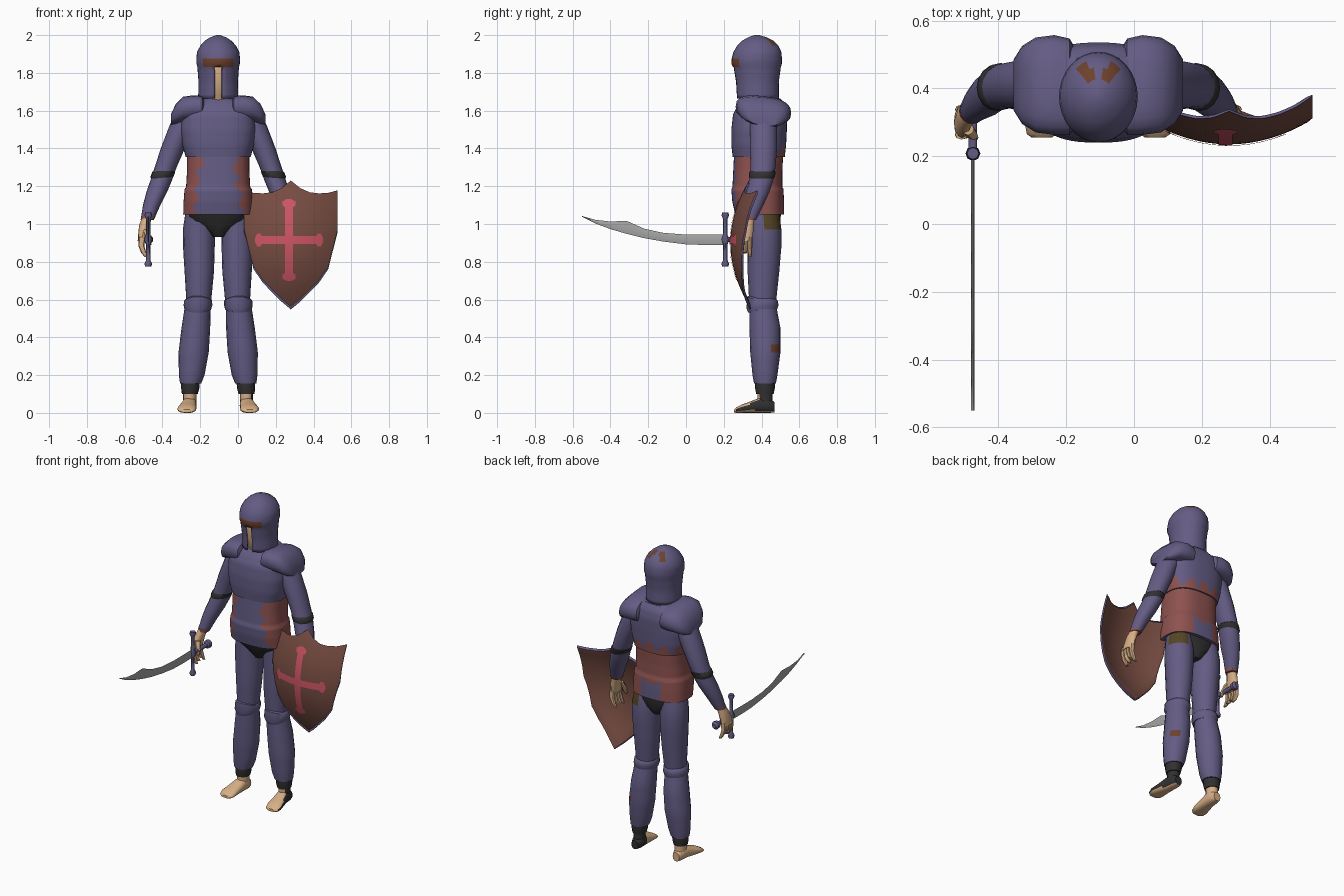
import bpy, bmesh, math
from mathutils import Vector

if "Cube" in bpy.data.objects:
    bpy.data.objects.remove(bpy.data.objects["Cube"])

CX = -0.105  # centre line of the body
PARTS = []

COLOURS = {
    "purple": (0.127, 0.107, 0.231), "tunic_red": (0.27, 0.085, 0.08),
    "shield_brown": (0.181, 0.072, 0.054), "cross_red": (0.61, 0.09, 0.127),
    "skin": (0.68, 0.43, 0.24), "dark": (0.032, 0.03, 0.03),
    "steel": (0.38, 0.38, 0.38), "rust": (0.156, 0.053, 0.026),
    "olive": (0.09, 0.061, 0.017),
}
MATS = {}
for name, rgb in COLOURS.items():
    m = bpy.data.materials.new(name)
    m.use_nodes = True
    m.diffuse_color = (*rgb, 1)
    m.node_tree.nodes["Principled BSDF"].inputs["Base Color"].default_value = (*rgb, 1)
    MATS[name] = m


def finish(name, bm, rule):
    """Colour faces by rule (None deletes them) and link the object."""
    if isinstance(rule, str):
        colour = rule
        rule = lambda c, n: colour
    bm.normal_update()
    names, dead = [], []
    for f in bm.faces:
        col = rule(f.calc_center_median(), f.normal)
        if col is None:
            dead.append(f)
            continue
        if col not in names:
            names.append(col)
        f.material_index = names.index(col)
    bmesh.ops.delete(bm, geom=dead, context="FACES")
    me = bpy.data.meshes.new(name)
    bm.to_mesh(me)
    bm.free()
    for col in names:
        me.materials.append(MATS[col])
    ob = bpy.data.objects.new(name, me)
    bpy.context.collection.objects.link(ob)
    PARTS.append(ob)
    return ob


def resample(rings, step):
    out = [rings[0]]
    for a, b in zip(rings, rings[1:]):
        k = max(1, round(abs(b[0] - a[0]) / step))
        out += [[p + (q - p) * i / k for p, q in zip(a, b)] for i in range(1, k + 1)]
    return out


def loft(name, rings, rule, axis="z", n=16, p=2.0, tweak=None):
    """Rings are (position, centre a, centre b, radius a, radius b)."""
    bm = bmesh.new()
    loops = []
    for pos, ca, cb, ra, rb in rings:
        loop = []
        for k in range(n):
            t = 2 * math.pi * k / n
            s, c = math.sin(t), -math.cos(t)
            a = ca + ra * math.copysign(abs(s) ** (2 / p), s)
            b = cb + rb * math.copysign(abs(c) ** (2 / p), c)
            co = {"z": (a, b, pos), "y": (a, pos, b), "x": (pos, a, b)}[axis]
            loop.append(bm.verts.new(tweak(Vector(co)) if tweak else co))
        loops.append(loop)
    for lo, hi in zip(loops, loops[1:]):
        for k in range(n):
            bm.faces.new((lo[k], lo[(k + 1) % n], hi[(k + 1) % n], hi[k]))
    bm.faces.new(loops[0])
    bm.faces.new(loops[-1])
    bmesh.ops.recalc_face_normals(bm, faces=bm.faces)
    return finish(name, bm, rule)


def tri(t):
    return 4 * abs(t % 1 - 0.5) - 1


# Torso: ragged red cloth under purple plates
def cloth(c, n):
    dx = c.x - CX
    if c.y < 0.39:
        edge = 0.085 + 0.12 * (1.36 - c.z) + 0.02 * tri(c.z * 11 + (dx > 0) * 0.3)
        return "tunic_red" if abs(dx) > edge and c.z < 1.36 else "purple"
    patch = c.z < 1.15 + 0.04 * tri(dx * 18) and abs(dx) < 0.075
    top = 1.40 + 0.04 * tri(dx * 11)
    return "tunic_red" if c.z < top and not patch else "purple"


def mid(rows):
    return [(z, CX, y, rx, ry) for z, y, rx, ry in rows]


loft("tunic", resample(mid([(1.05, .39, .185, .13), (1.12, .382, .183, .137), (1.185, .378, .178, .138),
     (1.195, .378, .170, .132), (1.28, .38, .165, .13), (1.38, .385, .165, .13)]), .018), cloth, n=64, p=2.6)
loft("chest", resample(mid([(1.355, .385, .172, .138), (1.42, .385, .19, .145), (1.5, .387, .2, .147),
     (1.58, .392, .195, .143), (1.63, .40, .16, .125), (1.665, .405, .10, .095)]), .018), cloth, n=64, p=2.6)
loft("pelvis", mid([(.93, .41, .03, .06), (.97, .41, .08, .085), (1.02, .4, .16, .1), (1.08, .39, .17, .115)]),
     "dark", p=2.4)

# Head inside an open-faced helmet
loft("head", mid([(1.6, .39, .065, .07), (1.68, .385, .075, .09), (1.72, .375, .085, .1),
     (1.82, .375, .09, .105), (1.9, .375, .08, .09)]), "skin", n=24)


def helmet_rule(c, n):
    dx = abs(c.x - CX)
    if n.z < -0.9 or (dx < 0.026 and c.z < 1.83 and c.y < 0.35):
        return None
    if 1.83 < c.z < 1.876 and dx < 0.08 and c.y < 0.34:
        return "rust"
    if abs(dx - 0.034) < 0.019 and 0.43 < c.y < 0.465 and c.z > 1.9:
        return "rust"
    return "purple"


helmet = loft("helmet", resample(mid([(1.665, .38, .106, .112), (1.75, .377, .104, .114),
              (1.83, .376, .11, .126), (1.85, .374, .115, .134), (1.875, .375, .116, .133),
              (1.91, .378, .112, .127), (1.945, .38, .094, .109), (1.97, .38, .07, .083),
              (1.988, .378, .043, .05), (2.0, .375, .01, .014)]), .02), helmet_rule, n=32)
shell = helmet.modifiers.new("shell", "SOLIDIFY")
shell.thickness = 0.01

# Limbs, built once per side
for side, label in ((-1, "right"), (1, "left")):
    def limb(name, rows, rule, step=1, **kw):
        rings = [(z, CX + side * dx, y, rx, ry) for z, dx, y, rx, ry in rows]
        return loft(f"{label}_{name}", resample(rings, step), rule, **kw)

    def thigh_rule(c, n):
        return "olive" if side > 0 and c.z > .95 and n.x > .1 and n.y > .1 else "purple"

    def shin_rule(c, n):
        return "rust" if side > 0 and .32 < c.z < .37 and n.x > .2 and n.y > .5 else "purple"

    def foot_rule(c, n):
        return "dark" if side > 0 and (c.y > .40 or n.x > .75) and c.z > .012 else "skin"

    def knee_point(v):
        front = max(0, (.38 - v.y) / .07)
        v.z += front * (.025 if v.z > .58 else -.02)
        return v

    limb("thigh", [(1.05, .1, .41, .075, .085), (.97, .102, .415, .085, .09), (.88, .102, .415, .084, .09),
         (.75, .1, .41, .078, .084), (.57, .103, .405, .064, .07)], thigh_rule, step=.045)
    limb("knee_guard", [(.545, .108, .405, .07, .076), (.57, .107, .405, .076, .085),
         (.595, .106, .405, .074, .08), (.605, .106, .405, .064, .07)], "purple", tweak=knee_point)
    limb("shin", [(.56, .109, .407, .068, .072), (.45, .118, .418, .076, .082), (.32, .13, .42, .08, .08),
         (.2, .14, .418, .068, .066), (.155, .146, .418, .056, .058)], shin_rule, step=.045)
    limb("ankle_cuff", [(.175, .146, .418, .05, .052), (.13, .148, .418, .048, .052),
         (.1, .15, .418, .042, .046)], "dark")
    limb("ankle", [(.12, .15, .418, .036, .04), (.03, .15, .42, .034, .04)], foot_rule)
    limb("foot", [(.468, .150, .03, .024, .028), (.44, .15, .038, .036, .038), (.39, .153, .04, .039, .04),
         (.34, .16, .03, .045, .03), (.29, .166, .021, .05, .021), (.265, .167, .014, .044, .014),
         (.255, .167, .01, .03, .008)], foot_rule, step=.02, axis="y", p=2.4)

    limb("arm", [(1.62, .16, .41, .05, .055), (1.52, .19, .41, .068, .072), (1.4, .24, .41, .064, .072),
         (1.3, .278, .408, .058, .066), (1.23, .302, .398, .057, .064), (1.17, .325, .38, .055, .062),
         (1.1, .352, .358, .046, .052), (1.03, .373, .335, .036, .04)], "purple")
    limb("elbow_band", [(1.285, .283, .405, .05, .06), (1.275, .288, .405, .061, .07),
         (1.25, .298, .402, .061, .069), (1.235, .303, .399, .05, .06)], "dark")
    limb("wrist_band", [(1.04, .37, .337, .038, .042), (1.02, .376, .332, .035, .038)], "tunic_red")
    limb("palm", [(1.04, .375, .332, .027, .032), (.99, .392, .318, .027, .04), (.94, .4, .305, .024, .05),
         (.91, .405, .3, .021, .05)], "skin", n=12)
    for i in range(4):
        y = .263 + i * .025
        limb(f"finger_{i + 1}", [(.93, .404, y, .018, .014), (.885, .407, y, .016, .013),
             (.85, .395, y, .014, .012), (.825 + .01 * (i % 3), .38, y, .009, .008)], "skin", n=8)
    limb("thumb", [(.97, .385, .28, .018, .018), (.93, .37, .262, .014, .014),
         (.89, .362, .255, .008, .009)], "skin", n=8)
    limb_rows = [(.075, .405, 1.60, .125, .055), (.085, .405, 1.602, .142, .07), (.13, .41, 1.605, .147, .072),
                 (.185, .41, 1.6, .14, .07), (.225, .41, 1.575, .115, .056), (.25, .41, 1.55, .075, .028)]
    loft(f"{label}_shoulder_guard", [(CX + side * r[0], *r[1:]) for r in limb_rows], "purple",
         axis="x", n=20, p=2.6, tweak=lambda v: v + Vector((0, 0, -.12 * (v.y - .41))))


# Shield: bowed plate with an inset rim
SX, HALF = 0.28, 0.247
TOP = [1.23, 1.19, 1.168, 1.162, 1.165, 1.178]
LOW = [.562, .603, .652, .703, .775, .97]


def bow(v, lift=0):
    v.y = .235 + .9 * (v.z - .9) ** 2 + 1.2 * (v.x - SX) ** 2 - lift


def table(vals, d):
    t = d * (len(vals) - 1)
    i = min(int(t), len(vals) - 2)
    return vals[i] + (vals[i + 1] - vals[i]) * (t - i)


def sheet(cols):
    """Quad grid from columns of points."""
    bm = bmesh.new()
    vs = [[bm.verts.new(p) for p in col] for col in cols]
    for a, b in zip(vs, vs[1:]):
        for j in range(len(a) - 1):
            bm.faces.new((a[j], b[j], b[j + 1], a[j + 1]))
    return bm


cols = []
for i in range(-15, 16):
    lo, hi = table(LOW, abs(i) / 15), table(TOP, abs(i) / 15)
    cols.append([(SX + HALF * i / 15, 0, lo + (hi - lo) * j / 20) for j in range(21)])
bm = sheet(cols)
ring = bmesh.ops.inset_region(bm, faces=bm.faces[:], thickness=.012, use_boundary=True)["faces"]
rim = {f.calc_center_median().to_tuple(4) for f in ring}
flat_rule = lambda c, n: "purple" if c.to_tuple(4) in rim else "shield_brown"
shield = finish("shield", bm, flat_rule)
for v in shield.data.vertices:
    bow(v.co)
plate = shield.modifiers.new("plate", "SOLIDIFY")
plate.thickness, plate.offset = 0.014, -1

# Cross with flared ends, following the shield
STATIONS = [(1, .01), (.93, .036), (.84, .034), (.8, .021), (.6, .021), (.4, .021), (.2, .021)]
STATIONS = [(-t, w) for t, w in STATIONS] + [(0, .021)] + [(t, w) for t, w in reversed(STATIONS)]
for name, length, upright in (("cross_upright", .218, True), ("cross_bar", .18, False)):
    cols = []
    for t, w in STATIONS:
        cols.append([(SX - .01 + o * w, 0, .915 + t * length) if upright else (SX - .01 + t * length, 0, .915 + o * w)
                     for o in (-1, 0, 1)])
    bm = sheet(cols)
    for v in bm.verts:
        bow(v.co, .004 if upright else .0045)
    if upright:
        bmesh.ops.reverse_faces(bm, faces=bm.faces[:])
    finish(name, bm, "cross_red")

# Curved sword held in the right hand
HX = -0.475
EDGE = [(.21, .945, .89), (.1, .944, .889), (0, .944, .892), (-.12, .953, .907), (-.22, .975, .925),
        (-.315, 1.017, .948), (-.4, 1.013, .973), (-.48, 1.022, 1.003), (-.55, 1.042, 1.038)]
loft("sword_blade", [(y, HX, (hi + lo) / 2, .005, (hi - lo) / 2) for y, hi, lo in EDGE],
     "steel", axis="y", n=4)
loft("sword_guard", [(z, HX, .208, r, r) for z, r in ((.775, .017), (.79, .02), (.81, .011), (.89, .011),
     (.918, .022), (.945, .011), (1.025, .011), (1.045, .02), (1.06, .017))], "purple", n=8)
loft("sword_grip", [(y, HX, .918, r, r) for y, r in ((.2, .013), (.345, .013), (.352, .024), (.375, .026),
     (.388, .014))], "purple", axis="y", n=10)

# Shading: smooth, with hard plate edges kept
bpy.ops.object.select_all(action="DESELECT")
for ob in PARTS:
    ob.select_set(True)
bpy.context.view_layer.objects.active = PARTS[0]
bpy.ops.object.shade_smooth_by_angle(angle=math.radians(42))
